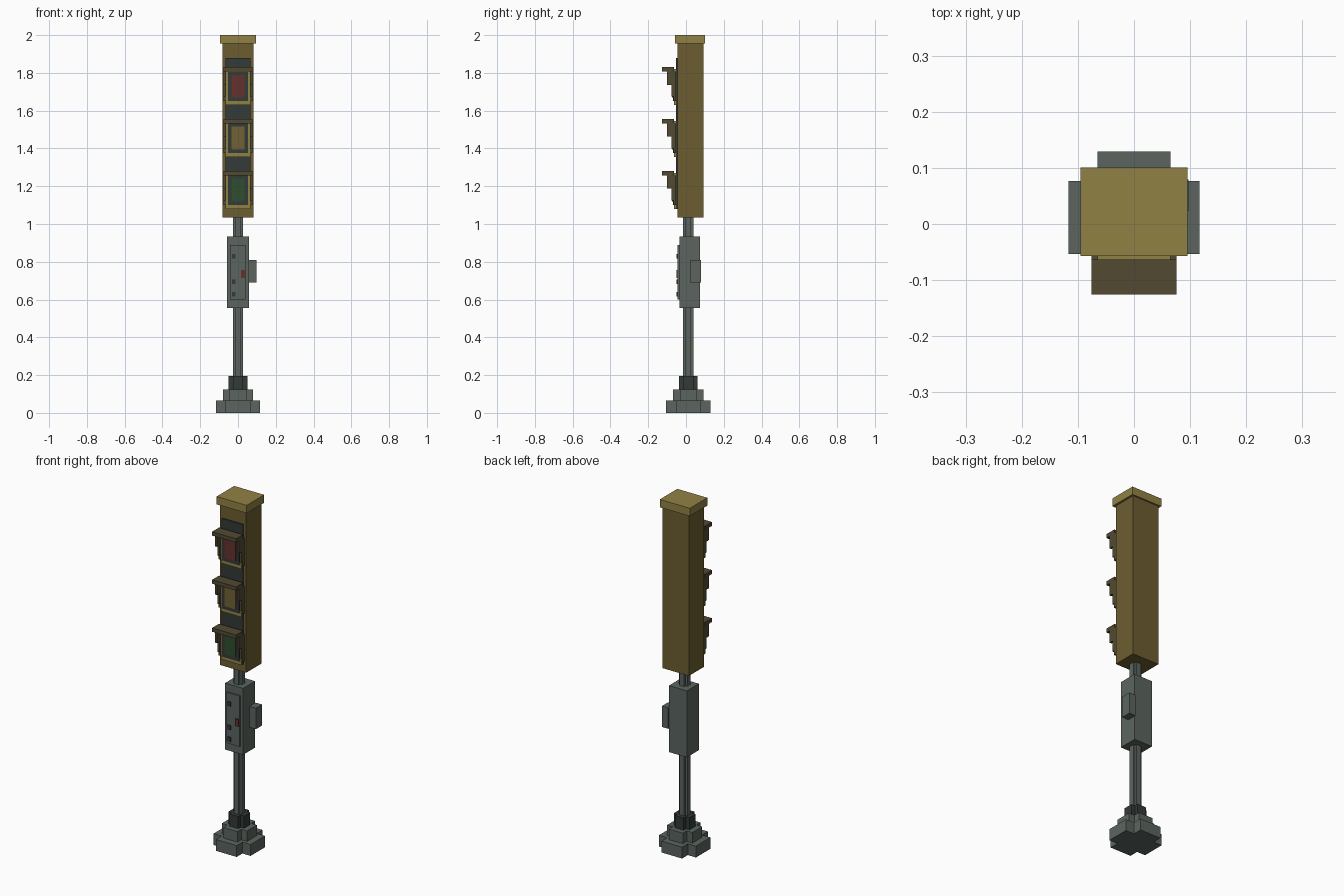
import bpy
import bmesh

if "Cube" in bpy.data.objects:
    bpy.data.objects.remove(bpy.data.objects["Cube"])


def material(name, red, green, blue):
    """Flat material from display colour values."""
    color = [(c / 255) ** 2.2 for c in (red, green, blue)] + [1]
    mat = bpy.data.materials.new(name)
    mat.diffuse_color = color
    mat.use_nodes = True
    bsdf = mat.node_tree.nodes["Principled BSDF"]
    bsdf.inputs["Base Color"].default_value = color
    bsdf.inputs["Roughness"].default_value = 0.9
    return mat


gold = material("light gold", 144, 128, 70)
ochre = material("dark ochre", 108, 94, 52)
brown = material("dark brown", 82, 75, 53)
grey = material("steel grey", 92, 101, 96)
dark = material("charcoal", 54, 61, 59)
red = material("dull red", 100, 52, 48)
amber = material("dull amber", 112, 98, 56)
green = material("dull green", 50, 78, 50)


def finish(name, bm, mat):
    bmesh.ops.recalc_face_normals(bm, faces=bm.faces)
    mesh = bpy.data.meshes.new(name)
    bm.to_mesh(mesh)
    bm.free()
    mesh.materials.append(mat)
    obj = bpy.data.objects.new(name, mesh)
    bpy.context.collection.objects.link(obj)
    return obj


def box(name, mat, xs, ys, zs):
    """Box given by its lower and upper bound on each axis."""
    bm = bmesh.new()
    bmesh.ops.create_cube(bm, size=1)
    for v in bm.verts:
        v.co = [r[0] if c < 0 else r[1] for c, r in zip(v.co, (xs, ys, zs))]
    return finish(name, bm, mat)


def prism(name, mat, points, place, offset):
    """Extrude a flat outline along an offset vector."""
    bm = bmesh.new()
    face = bm.faces.new([bm.verts.new(place(a, b)) for a, b in points])
    result = bmesh.ops.extrude_face_region(bm, geom=[face])
    verts = [v for v in result["geom"] if isinstance(v, bmesh.types.BMVert)]
    bmesh.ops.translate(bm, verts=verts, vec=offset)
    return finish(name, bm, mat)


def cross(name, mat, outer, inner, z0, z1, cy=0.0118):
    """Plus-shaped column with a long half width and an arm half width."""
    o, i = outer, inner
    points = [(o, -i), (o, i), (i, i), (i, o), (-i, o), (-i, i),
              (-o, i), (-o, -i), (-i, -i), (-i, -o), (i, -o), (i, -i)]
    return prism(name, mat, points, lambda x, y: (x, y + cy, z0), (0, 0, z1 - z0))


# Stepped foot and pole
cross("base_step", grey, 0.117, 0.065, 0, 0.065)
cross("upper_step", grey, 0.08, 0.044, 0.065, 0.125)
cross("pole_collar", dark, 0.049, 0.027, 0.125, 0.195)
cross("pole", grey, 0.027, 0.015, 0.195, 1.04)

# Control cabinet with its panel, buttons and side box
box("control_cabinet", grey, (-0.057, 0.057), (-0.035, 0.073), (0.555, 0.935))
box("cabinet_panel", grey, (-0.042, 0.041), (-0.044, -0.035), (0.6, 0.89))
for n, z in enumerate((0.83, 0.695, 0.628)):
    box(f"cabinet_button_{n + 1}", dark, (-0.033, -0.012),
        (-0.05, -0.044), (z - 0.012, z + 0.012))
box("cabinet_switch", red, (0.016, 0.037), (-0.05, -0.044), (0.715, 0.757))
box("side_box", grey, (0.057, 0.097), (0.023, 0.079), (0.69, 0.81))

# Signal housing
box("signal_housing", ochre, (-0.083, 0.083), (-0.044, 0.092), (1.035, 1.955))
box("housing_cap", gold, (-0.095, 0.095), (-0.057, 0.101), (1.955, 2.0))
box("signal_backing", dark, (-0.067, 0.067), (-0.052, -0.044), (1.08, 1.88))

# Three lights, each with frame, bezel, lens, visor and stepped cheeks
for name, lens, top in (("red", red, 1.83), ("amber", amber, 1.555), ("green", green, 1.28)):
    box(f"{name}_frame", gold, (-0.065, 0.065), (-0.063, -0.052), (top - 0.2, top - 0.01))
    box(f"{name}_bezel", dark, (-0.053, 0.053), (-0.068, -0.063), (top - 0.18, top - 0.024))
    box(f"{name}_lens", lens, (-0.034, 0.034), (-0.073, -0.068), (top - 0.16, top - 0.04))
    box(f"{name}_visor", brown, (-0.076, 0.076), (-0.126, -0.063), (top - 0.022, top))
    cheek = [(-0.052, -0.022), (-0.101, -0.022), (-0.101, -0.093),
             (-0.078, -0.093), (-0.078, -0.155), (-0.066, -0.155),
             (-0.066, -0.18), (-0.052, -0.18)]
    for side, x in (("right", -0.076), ("left", 0.063)):
        prism(f"{name}_{side}_cheek", brown, cheek,
              lambda y, z: (x, y, top + z), (0.013, 0, 0))
